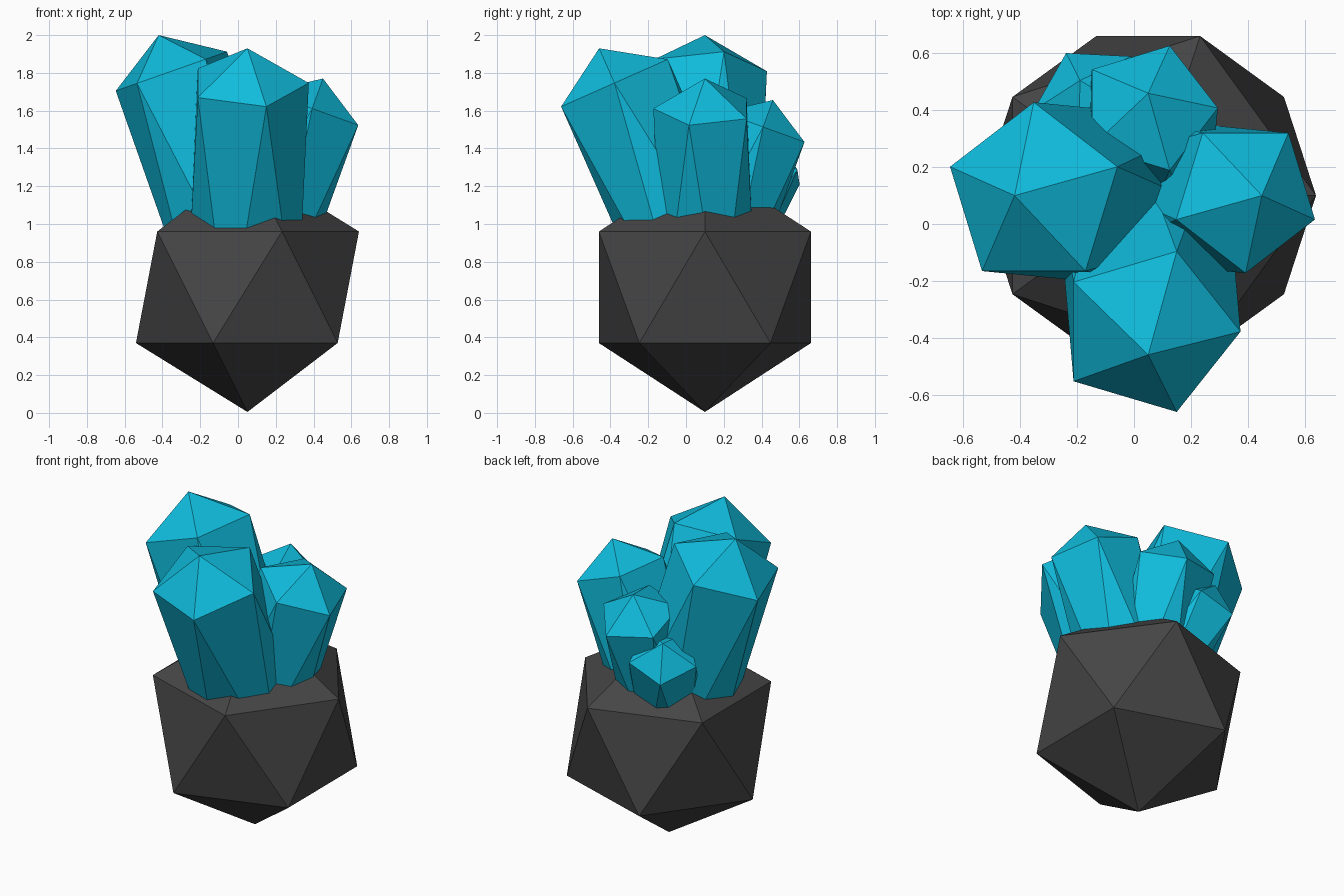
import bpy, bmesh
from math import radians, atan2, hypot
from mathutils import Matrix, Vector

if "Cube" in bpy.data.objects:
    bpy.data.objects.remove(bpy.data.objects["Cube"])

CENTRE = Vector((0.05, 0.10, 0.665))


def material(name, color):
    m = bpy.data.materials.new(name)
    m.diffuse_color = color
    m.use_nodes = True
    m.node_tree.nodes["Principled BSDF"].inputs["Base Color"].default_value = m.diffuse_color
    return m


def ico_object(name, radius, stretch, matrix, mat):
    """Icosahedron whose upper half is pulled up by stretch, then placed."""
    bm = bmesh.new()
    bmesh.ops.create_icosphere(bm, subdivisions=1, radius=radius)
    for v in bm.verts:
        if v.co.z > 0:
            v.co.z += stretch
    bm.transform(matrix)
    mesh = bpy.data.meshes.new(name)
    bm.to_mesh(mesh)
    bm.free()
    mesh.materials.append(mat)
    obj = bpy.data.objects.new(name, mesh)
    bpy.context.collection.objects.link(obj)
    return obj


rock_mat = material("dark_rock", (0.06, 0.06, 0.06, 1))
crystal_mat = material("teal_crystal", (0.005, 0.50, 0.72, 1))

# Rock base
ico_object("rock_base", 0.66, 0.0, Matrix.Translation(CENTRE), rock_mat)

# Crystals radiating from the rock's centre: name, tip, radius, spin
crystals = [
    ("crystal_left", (-0.42, 0.10, 2.00), 0.367, -18),
    ("crystal_front", (0.05, -0.46, 1.93), 0.363, 18),
    ("crystal_right", (0.45, 0.10, 1.77), 0.305, -18),
    ("crystal_back", (0.05, 0.46, 1.656), 0.274, -18),
    ("crystal_back_left", (-0.19, 0.505, 1.425), 0.230, -2),
]
for name, tip, radius, spin in crystals:
    d = Vector(tip) - CENTRE
    placement = (Matrix.Translation(CENTRE)
                 @ Matrix.Rotation(atan2(d.y, d.x), 4, 'Z')
                 @ Matrix.Rotation(atan2(hypot(d.x, d.y), d.z), 4, 'Y')
                 @ Matrix.Rotation(radians(spin), 4, 'Z'))
    ico_object(name, radius, d.length - radius, placement, crystal_mat)
